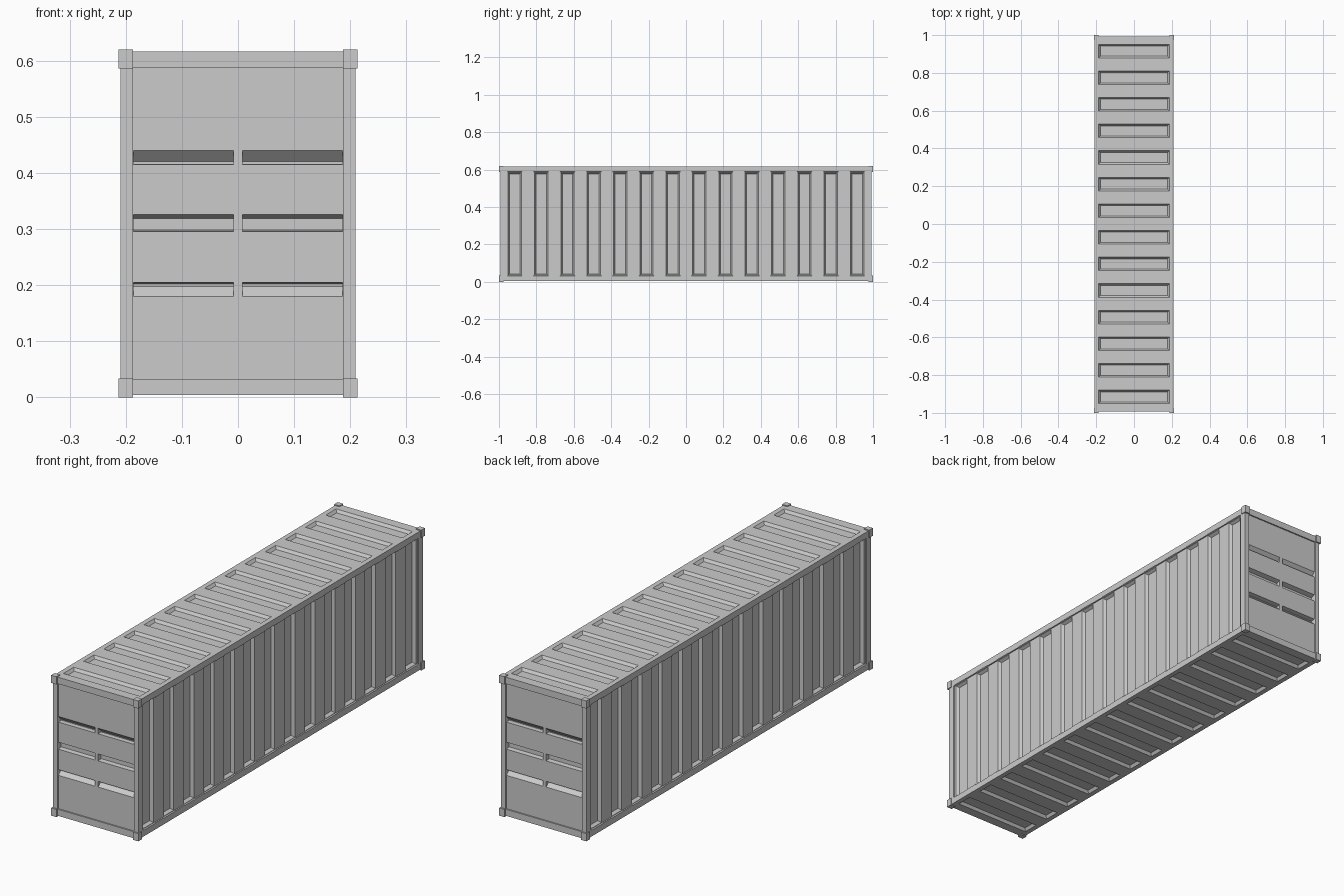
import bpy, bmesh
from mathutils import Vector

if "Cube" in bpy.data.objects:
    bpy.data.objects.remove(bpy.data.objects["Cube"])

HX, HY, H = 0.213, 1.0, 0.62      # casting envelope
BX, BY, B0, B1 = 0.209, 0.993, 0.004, 0.616   # body faces
COUNT, PITCH = 14, 0.1408
ribs = [(i - (COUNT - 1) / 2) * PITCH for i in range(COUNT)]


def prism(bm, a, b):
    """Closed solid between two matching loops of points."""
    va = [bm.verts.new(p) for p in a]
    vb = [bm.verts.new(p) for p in b]
    n = len(va)
    bm.faces.new(va)
    bm.faces.new(vb[::-1])
    for i in range(n):
        j = (i + 1) % n
        bm.faces.new((va[i], vb[i], vb[j], va[j]))


def rect(center, u, v, hu, hv):
    c, u, v = Vector(center), Vector(u), Vector(v)
    return [c + u * hu * s + v * hv * t for s, t in ((-1, -1), (1, -1), (1, 1), (-1, 1))]


def box(bm, lo, hi):
    c = [(l + h) / 2 for l, h in zip(lo, hi)]
    d = [(h - l) / 2 for l, h in zip(lo, hi)]
    prism(bm, rect((c[0], c[1], lo[2]), (1, 0, 0), (0, 1, 0), d[0], d[1]),
          rect((c[0], c[1], hi[2]), (1, 0, 0), (0, 1, 0), d[0], d[1]))


def pocket(bm, center, n, u, v, hu, hv, depth, slope):
    """Tapered cutter sunk into a face with outward normal n."""
    c, n, e = Vector(center), Vector(n), 0.01
    k = slope * e / depth
    prism(bm, rect(c + n * e, u, v, hu + k, hv + k),
          rect(c - n * depth, u, v, hu - slope, hv - slope))


def make(name, bm):
    bmesh.ops.recalc_face_normals(bm, faces=bm.faces)
    me = bpy.data.meshes.new(name)
    bm.to_mesh(me)
    bm.free()
    ob = bpy.data.objects.new(name, me)
    bpy.context.collection.objects.link(ob)
    return ob


def cut(target, bm, name):
    cutter = make(name, bm)
    cutter.hide_render = True
    mod = target.modifiers.new(name, 'BOOLEAN')
    mod.operation, mod.solver, mod.object = 'DIFFERENCE', 'EXACT', cutter
    bpy.context.view_layer.objects.active = target
    bpy.ops.object.modifier_apply(modifier=name)
    bpy.data.objects.remove(cutter)


X, Y, Z = (1, 0, 0), (0, 1, 0), (0, 0, 1)

# main body
bm = bmesh.new()
box(bm, (-BX, -BY, B0), (BX, BY, B1))
body = make("container_body", bm)

# recessed side and end panels inside the frame
SIDE, END = 0.006, 0.006
bm = bmesh.new()
for s in (-1, 1):
    pocket(bm, (s * BX, 0, 0.31), (s, 0, 0), Y, Z, 0.962, 0.277, SIDE, 0)
    pocket(bm, (0, s * BY, 0.31), (0, s, 0), X, Z, 0.187, 0.277, END, 0)
cut(body, bm, "panel_cutter")

# corrugation grooves on sides, roof and floor
bm = bmesh.new()
for y in ribs:
    for s in (-1, 1):
        pocket(bm, (s * (BX - SIDE), y, 0.31), (s, 0, 0), Y, Z, 0.036, 0.275, 0.013, 0.008)
    pocket(bm, (0, y, B1), Z, X, Y, 0.187, 0.036, 0.012, 0.009)
    pocket(bm, (0, y, B0), (0, 0, -1), X, Y, 0.187, 0.036, 0.012, 0.009)
cut(body, bm, "corrugation_cutter")

# three rows of paired slots on both ends (depth, height)
D = 0.02
slots = [
    [(-0.004, 0.44), (0, 0.44), (D, 0.42), (D, 0.416), (-0.004, 0.415)],
    [(-0.004, 0.326), (0, 0.326), (D, 0.319), (D, 0.298), (-0.004, 0.295)],
    [(-0.004, 0.205), (0, 0.205), (D, 0.202), (D, 0.198), (0, 0.18), (-0.004, 0.18)],
]
bm = bmesh.new()
for s in (-1, 1):
    for profile in slots:
        for x0, x1 in ((-0.1865, -0.008), (0.008, 0.1865)):
            loops = [[(x, s * (BY - END - d), z) for d, z in profile] for x in (x0, x1)]
            prism(bm, *loops)
cut(body, bm, "slot_cutter")

# corner castings, slightly proud of the frame
bm = bmesh.new()
for sx in (-1, 1):
    for sy in (-1, 1):
        for z0, z1 in ((0, 0.034), (H - 0.034, H)):
            xs = sorted((sx * HX, sx * 0.187))
            ys = sorted((sy * HY, sy * 0.975))
            box(bm, (xs[0], ys[0], z0), (xs[1], ys[1], z1))
make("corner_castings", bm)
